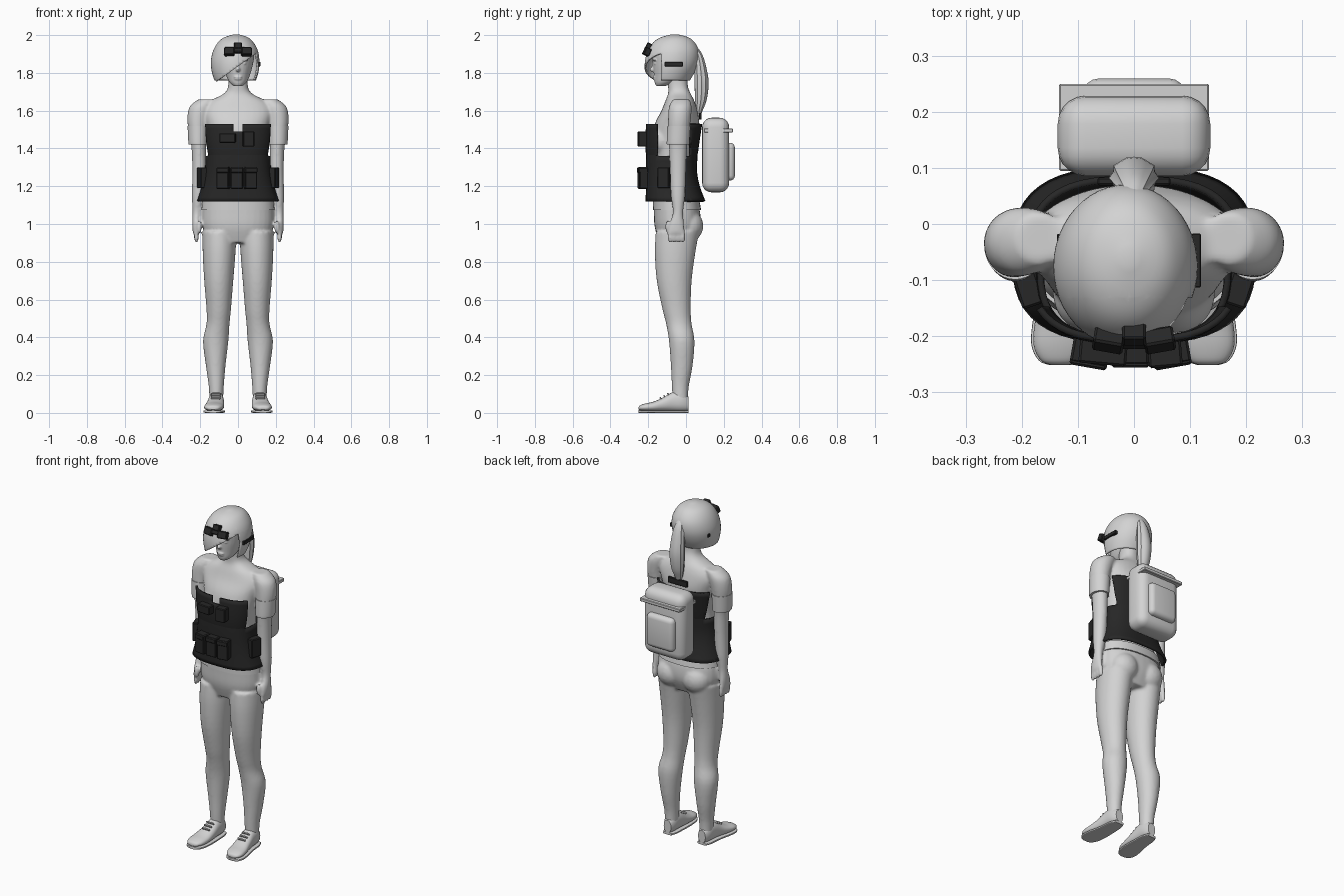
import bpy, bmesh, math
from mathutils import Vector, Matrix

if "Cube" in bpy.data.objects:
    bpy.data.objects.remove(bpy.data.objects["Cube"])


def material(name, value):
    m = bpy.data.materials.new(name)
    m.use_nodes = True
    colour = (value, value, value, 1)
    m.diffuse_color = colour
    m.node_tree.nodes["Principled BSDF"].inputs["Base Color"].default_value = colour
    return m


GREY = material("light grey", 0.65)
BLACK = material("black", 0.02)


def smooth_rings(rings, steps):
    """Catmull-Rom interpolation between cross-sections."""
    rows = [Vector(r) for r in rings]
    out = []
    for i in range(len(rows) - 1):
        a, b, c = rows[max(i - 1, 0)], rows[i], rows[i + 1]
        d = rows[min(i + 2, len(rows) - 1)]
        for k in range(steps):
            t = k / steps
            out.append(b + (c - a) * (t / 2) + (a * 2 - b * 5 + c * 4 - d) * (t * t / 2)
                       + (b * 3 - a - c * 3 + d) * (t ** 3 / 2))
    return out + [rows[-1]]


def loft(bm, rings, side=1, along="z", power=2.0, segs=32, steps=4, caps=True):
    """Ring = (position, centre x, half width, low edge, high edge)."""
    loops = []
    for t, x, rx, lo, hi in smooth_rings(rings, steps):
        loop = []
        for i in range(segs):
            a = math.tau * i / segs
            c, s = math.cos(a), math.sin(a)
            u = side * (x + rx * math.copysign(abs(c) ** (2 / power), c))
            v = (lo + hi) / 2 + (hi - lo) / 2 * math.copysign(abs(s) ** (2 / power), s)
            loop.append(bm.verts.new((u, v, t) if along == "z" else (u, t, v)))
        loops.append(loop)
    faces = [bm.faces.new((p[i], p[(i + 1) % segs], q[(i + 1) % segs], q[i]))
             for p, q in zip(loops, loops[1:]) for i in range(segs)]
    if caps:
        faces += [bm.faces.new(loops[0]), bm.faces.new(loops[-1])]
    bmesh.ops.recalc_face_normals(bm, faces=faces)


def ball(bm, centre, scale):
    m = Matrix.Translation(centre) @ Matrix.Diagonal((*scale, 1))
    bmesh.ops.create_uvsphere(bm, u_segments=20, v_segments=12, radius=1, matrix=m)


def finish(name, bm, mat, voxel=0, shell=0, smooth=True):
    mesh = bpy.data.meshes.new(name)
    bm.to_mesh(mesh)
    bm.free()
    mesh.materials.append(mat)
    obj = bpy.data.objects.new(name, mesh)
    bpy.context.collection.objects.link(obj)
    if smooth:
        bpy.ops.object.select_all(action="DESELECT")
        obj.select_set(True)
        bpy.context.view_layer.objects.active = obj
        bpy.ops.object.shade_smooth_by_angle(angle=math.radians(40))
    if voxel:
        r = obj.modifiers.new("blend", "REMESH")
        r.mode, r.voxel_size, r.use_smooth_shade = "VOXEL", voxel, True
        s = obj.modifiers.new("relax", "SMOOTH")
        s.factor, s.iterations = 0.5, 5
    if shell:
        s = obj.modifiers.new("thickness", "SOLIDIFY")
        s.thickness, s.offset = shell, 0
    return obj


def box(name, centre, size, mat, bevel=0.004, segs=1, tilt=0, turn=0):
    bm = bmesh.new()
    m = (Matrix.Translation(centre) @ Matrix.Rotation(math.radians(turn), 4, "Z")
         @ Matrix.Rotation(math.radians(tilt), 4, "X") @ Matrix.Diagonal((*size, 1)))
    bmesh.ops.create_cube(bm, size=1, matrix=m)
    bmesh.ops.bevel(bm, geom=bm.edges[:], offset=bevel, segments=segs, affect="EDGES", profile=0.5)
    return finish(name, bm, mat, smooth=segs > 1)


def cut(bm, point, normal):
    bmesh.ops.bisect_plane(bm, geom=bm.verts[:] + bm.edges[:] + bm.faces[:],
                           plane_co=point, plane_no=normal)


def drop(bm, rule):
    bad = [f for f in bm.faces if rule(*f.calc_center_median())]
    bmesh.ops.delete(bm, geom=bad, context="FACES")


# Body: torso, legs, arms and hands blended into one skin
body = bmesh.new()
loft(body, [(.9, 0, .15, -.14, .04), (.98, 0, .187, -.165, .075), (1.06, 0, .19, -.17, .075),
            (1.13, 0, .18, -.17, .055), (1.25, 0, .15, -.16, .03), (1.36, 0, .145, -.17, .035),
            (1.45, 0, .155, -.18, .055), (1.53, 0, .17, -.165, .07), (1.6, 0, .185, -.13, .06),
            (1.65, 0, .15, -.11, .045), (1.69, 0, .075, -.095, .025), (1.73, 0, .052, -.095, .01),
            (1.8, 0, .05, -.1, .01)], power=2.3)
leg = [(.06, .115, .036, -.07, .01), (.14, .115, .04, -.075, .015), (.25, .118, .052, -.08, .035),
       (.38, .118, .067, -.09, .045), (.47, .106, .061, -.105, .03), (.55, .102, .065, -.125, .025),
       (.7, .102, .077, -.155, .03), (.85, .1, .087, -.165, .05), (.96, .098, .09, -.16, .07)]
arm = [(.95, .222, .017, -.1, -.005), (1.0, .222, .02, -.09, -.01), (1.06, .218, .023, -.07, -.015),
       (1.15, .21, .034, -.08, -.005), (1.28, .205, .037, -.085, 0), (1.4, .207, .039, -.09, .005),
       (1.47, .212, .046, -.095, .014), (1.55, .212, .056, -.095, .025), (1.62, .195, .062, -.09, .03),
       (1.66, .165, .045, -.07, .02)]
for side in (1, -1):
    loft(body, leg, side)
    loft(body, arm, side)
    ball(body, (side * .085, .012, .99), (.085, .08, .085))
    ball(body, (side * .075, -.125, 1.44), (.07, .07, .075))
    for k in range(4):
        ball(body, (side * .22, -.085 + .023 * k, .935), (.013, .013, .037))
    ball(body, (side * .205, -.095, .985), (.014, .016, .035))
finish("body", body, GREY, voxel=.008)

# Head with nose, brow, lips and ears
head = bmesh.new()
loft(head, [(1.73, 0, .022, -.158, -.11), (1.75, 0, .045, -.166, -.06), (1.79, 0, .064, -.17, .0),
            (1.85, 0, .08, -.176, .03), (1.91, 0, .085, -.175, .04), (1.96, 0, .06, -.14, .01)])
ball(head, (0, -.173, 1.818), (.012, .02, .013))
ball(head, (0, -.17, 1.84), (.008, .013, .025))
ball(head, (0, -.168, 1.778), (.022, .009, .005))
ball(head, (0, -.166, 1.768), (.02, .009, .006))
for side in (1, -1):
    ball(head, (side * .03, -.163, 1.868), (.025, .013, .006))
    ball(head, (side * .03, -.159, 1.85), (.014, .012, .007))
finish("head", head, GREY, voxel=.004)

# Hair: cap with a slanted fringe opening, and ponytail
hair = bmesh.new()
loft(hair, [(1.735, -.015, .09, -.195, -.0), (1.77, -.015, .109, -.208, .022),
            (1.82, -.015, .122, -.215, .05), (1.87, -.015, .124, -.212, .065),
            (1.92, -.013, .113, -.198, .063), (1.96, -.012, .09, -.17, .042),
            (1.985, -.01, .06, -.13, .01), (2.0, -.008, .012, -.075, -.045)], segs=48)
slope = Vector((-.72, 0, 1))
cut(hair, (0, 0, 1.835), slope)
cut(hair, (0, -.13, 0), (0, 1, 0))
cut(hair, (0, 0, 1.762), (0, 0, 1))
drop(hair, lambda x, y, z: (y < -.13 and z < 1.835 + .72 * x) or (y > -.13 and z < 1.762))
finish("hair_cap", hair, GREY, shell=.008)
tail = bmesh.new()
loft(tail, [(1.565, 0, .006, .062, .075), (1.6, 0, .022, .05, .088), (1.66, 0, .036, .048, .11),
            (1.75, 0, .042, .045, .12), (1.84, 0, .036, .045, .105), (1.9, 0, .026, .04, .085),
            (1.935, 0, .014, .035, .06)], segs=20)
for i, v in enumerate(tail.verts):
    v.co.x *= 1 + .07 * (-1) ** i
finish("ponytail", tail, GREY)

# Vest: open armholes, square notch at the neckline
vest = bmesh.new()
loft(vest, [(1.12, 0, .212, -.208, .097), (1.2, 0, .186, -.206, .067), (1.28, 0, .17, -.206, .052),
            (1.36, 0, .167, -.207, .056), (1.44, 0, .178, -.21, .066), (1.53, 0, .187, -.206, .08)],
     power=2.8, segs=48, steps=3, caps=False)
for point, normal in [((0, 0, 1.36), (0, 0, 1)), ((0, 0, 1.49), (0, 0, 1)), ((0, -.15, 0), (0, 1, 0)),
                      ((0, .02, 0), (0, 1, 0)), ((.025, 0, 0), (1, 0, 0)), ((-.025, 0, 0), (1, 0, 0))]:
    cut(vest, point, normal)
drop(vest, lambda x, y, z: (z > 1.36 and -.15 < y < .02) or (z > 1.49 and abs(x) < .025 and y < 0))
finish("vest", vest, BLACK, shell=.012)
for i, (x, turn) in enumerate([(-.078, -10), (-.006, 0), (.066, 10)]):
    box(f"front_pouch_{i}", (x, -.226, 1.243), (.065, .05, .115), BLACK, turn=turn)
    box(f"front_pouch_lid_{i}", (x, -.23, 1.285), (.067, .052, .028), BLACK, turn=turn)
box("chest_radio", (-.055, -.228, 1.455), (.085, .045, .05), BLACK, turn=-5)
box("chest_pouch", (.055, -.23, 1.45), (.06, .05, .08), BLACK, turn=5)
for side, word in ((1, "left"), (-1, "right")):
    box(word + "_side_pouch", (side * .188, -.115, 1.245), (.042, .065, .11), BLACK, turn=-side * 18)

# Sleeve hems and waistband
for side, word in ((1, "left"), (-1, "right")):
    hem = bmesh.new()
    loft(hem, [(1.42, .211, .05, -.101, .017), (1.435, .212, .051, -.102, .018),
               (1.52, .212, .055, -.099, .024)], side)
    finish(word + "_sleeve_hem", hem, GREY)
band = bmesh.new()
loft(band, [(1.075, 0, .195, -.175, .08), (1.13, 0, .19, -.175, .07)], power=2.3)
finish("waistband", band, GREY)

# Backpack
box("backpack", (0, .157, 1.365), (.272, .143, .395), GREY, bevel=.05, segs=5)
box("backpack_pocket", (0, .225, 1.33), (.18, .068, .2), GREY, bevel=.026, segs=4)
box("backpack_rim", (0, .172, 1.495), (.268, .155, .02), GREY, bevel=.003)
box("backpack_strap", (0, .076, 1.57), (.13, .014, .035), BLACK, bevel=.003)

# Goggles on the brow and headset at the ears
for side, word in ((1, "left"), (-1, "right")):
    box(word + "_lens", (side * .045, -.207, 1.912), (.055, .032, .042), BLACK, tilt=-25, turn=side * 10)
box("goggle_bridge", (0, -.208, 1.917), (.05, .025, .025), BLACK, tilt=-25)
box("goggle_mount", (0, -.195, 1.94), (.042, .035, .034), BLACK, tilt=-25)
box("left_headset", (.111, -.065, 1.846), (.017, .096, .022), BLACK, bevel=.002)
box("right_headset", (-.129, -.045, 1.846), (.017, .055, .022), BLACK, bevel=.002)

# Shoes with soles and laces
shoe = [(.014, .114, .024, .012, .085), (-.02, .115, .037, .008, .112), (-.07, .116, .041, .008, .11),
        (-.12, .119, .046, .008, .082), (-.17, .125, .051, .008, .06), (-.215, .13, .049, .01, .05),
        (-.243, .132, .034, .014, .04), (-.251, .132, .016, .018, .03)]
sole = [(y, x, rx + .004, 0, .014) for y, x, rx, lo, hi in shoe]
for side, word in ((1, "left"), (-1, "right")):
    bm = bmesh.new()
    loft(bm, shoe, side, along="y", power=2.3, segs=24)
    finish(word + "_shoe", bm, GREY)
    bm = bmesh.new()
    loft(bm, sole, side, along="y", power=5, segs=24)
    finish(word + "_sole", bm, GREY)
    for k in range(3):
        box(f"{word}_lace_{k}", (side * .118, -.095 - .02 * k, .1 - .011 * k), (.05, .008, .012),
            GREY, bevel=.002, tilt=25)
